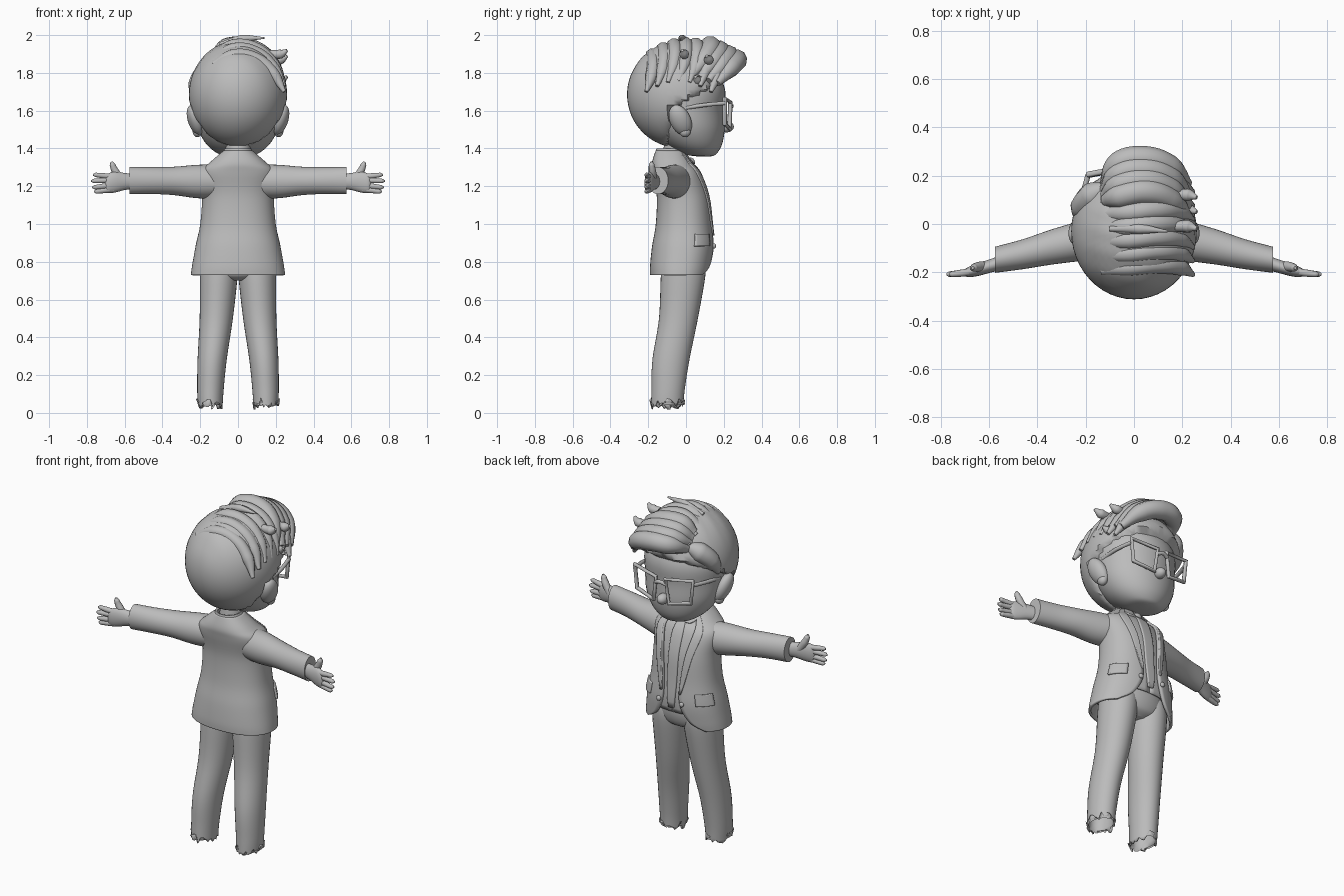
import bpy, bmesh, math, random
from mathutils import Vector

random.seed(4)
if "Cube" in bpy.data.objects:
    bpy.data.objects.remove(bpy.data.objects["Cube"])

grey = bpy.data.materials.new("plain_grey")
grey.use_nodes = True
grey.diffuse_color = (0.5, 0.5, 0.5, 1)
grey.node_tree.nodes["Principled BSDF"].inputs["Base Color"].default_value = (0.5, 0.5, 0.5, 1)
X, Y, Z = Vector((1, 0, 0)), Vector((0, 1, 0)), Vector((0, 0, 1))


def finish(ob, thick=0, angle=50):
    ob.data.materials.clear()
    ob.data.materials.append(grey)
    bpy.ops.object.select_all(action="DESELECT")
    ob.select_set(True)
    bpy.context.view_layer.objects.active = ob
    if thick:
        m = ob.modifiers.new("thickness", "SOLIDIFY")
        m.thickness = thick
    bpy.ops.object.shade_smooth_by_angle(angle=math.radians(angle))
    return ob


def spline(rows, t):
    """Smooth interpolation through rows, t from 0 to 1."""
    f = min(max(t, 0), 1) * (len(rows) - 1)
    i = min(int(f), len(rows) - 2)
    f -= i
    get = lambda k: rows[min(max(k, 0), len(rows) - 1)]
    return [b + 0.5 * f * (c - a + f * (2*a - 5*b + 4*c - d + f * (3 * (b - c) + d - a)))
            for a, b, c, d in zip(get(i - 1), get(i), get(i + 1), get(i + 2))]


def grid_mesh(name, grid, closed=False, caps=False, thick=0):
    bm = bmesh.new()
    rings = [[bm.verts.new(p) for p in row] for row in grid]
    n = len(rings[0])
    for a, b in zip(rings, rings[1:]):
        for i in range(n if closed else n - 1):
            j = (i + 1) % n
            bm.faces.new((a[i], a[j], b[j], b[i]))
    if caps:
        bm.faces.new(rings[0])
        bm.faces.new(rings[-1])
    bmesh.ops.recalc_face_normals(bm, faces=bm.faces)
    me = bpy.data.meshes.new(name)
    bm.to_mesh(me)
    bm.free()
    ob = bpy.data.objects.new(name, me)
    bpy.context.collection.objects.link(ob)
    return finish(ob, thick)


def loft(name, rows, u=X, v=Y, n=32, steps=24, caps=True, thick=0, ragged=0):
    """Rows are centre x, y, z and two radii."""
    grid = []
    for k in range(steps + 1):
        x, y, z, a, b = spline(rows, k / steps)
        ring = []
        for i in range(n):
            t = 2 * math.pi * i / n
            p = Vector((x, y, z)) + u * a * math.cos(t) + v * b * math.sin(t)
            if ragged and k == steps:
                p.z += random.uniform(-0.3, 1) * ragged
            ring.append(p)
        grid.append(ring)
    return grid_mesh(name, grid, True, caps, thick)


def tube(name, pts, radius, taper=None, cyclic=False):
    cu = bpy.data.curves.new(name, "CURVE")
    cu.dimensions, cu.bevel_depth, cu.bevel_resolution = "3D", radius, 3
    cu.use_fill_caps, cu.resolution_u = True, 8
    sp = cu.splines.new("BEZIER")
    sp.bezier_points.add(len(pts) - 1)
    for i, (p, b) in enumerate(zip(pts, sp.bezier_points)):
        b.co = p
        b.radius = taper[i] if taper else 1
        b.handle_left_type = b.handle_right_type = "VECTOR" if cyclic else "AUTO"
    sp.use_cyclic_u = cyclic
    ob = bpy.data.objects.new(name, cu)
    bpy.context.collection.objects.link(ob)
    bpy.ops.object.select_all(action="DESELECT")
    ob.select_set(True)
    bpy.context.view_layer.objects.active = ob
    bpy.ops.object.convert(target="MESH")
    return finish(bpy.context.object)


def ball(name, centre, size, shape=None):
    bm = bmesh.new()
    bmesh.ops.create_uvsphere(bm, u_segments=48, v_segments=32, radius=1)
    for v in bm.verts:
        v.co = Vector(centre) + Vector([a * b for a, b in zip(v.co, size)])
        if shape:
            v.co = shape(v.co)
    me = bpy.data.meshes.new(name)
    bm.to_mesh(me)
    bm.free()
    ob = bpy.data.objects.new(name, me)
    bpy.context.collection.objects.link(ob)
    return finish(ob)


# Torso profile: z, centre y, half width, half depth, half angle of the front opening
TORSO = [(0.73, -0.03, 0.25, 0.16, 0.8), (0.78, -0.025, 0.243, 0.165, 0.42),
         (0.88, -0.015, 0.225, 0.165, 0.22), (1.0, -0.01, 0.2, 0.15, 0.24),
         (1.15, -0.015, 0.19, 0.14, 0.35), (1.27, -0.045, 0.2, 0.13, 0.45),
         (1.325, -0.07, 0.15, 0.11, 0.55), (1.39, -0.085, 0.075, 0.075, 0.6)]


def torso(t, angle, scale=1.0):
    """Point on the torso; angle is measured from the front towards +x."""
    z, cy, w, d, _ = spline(TORSO, t)
    s, c = math.sin(angle), math.cos(angle)
    return Vector((math.copysign(abs(s) ** 0.88, s) * w * scale,
                   cy + math.copysign(abs(c) ** 0.88, c) * d * scale, z))


def patch(name, t0, t1, edges, scale, thick=0.01, n=8, steps=14):
    grid = []
    for k in range(steps + 1):
        t = t0 + (t1 - t0) * k / steps
        a, b = edges(t, k / steps)
        grid.append([torso(t, a + (b - a) * i / n, scale) for i in range(n + 1)])
    return grid_mesh(name, grid, thick=thick)


gap = lambda t: spline(TORSO, t)[4]

# Jacket, shirt and tie
patch("jacket", 0, 1, lambda t, k: (gap(t), 2 * math.pi - gap(t)), 1, 0.014, 60, 40)
patch("shirt", 0.2, 1, lambda t, k: (0, 2 * math.pi), 0.9, 0.006, 48, 24)
patch("tie", 0.24, 0.86, lambda t, k: [s * (0.05 + 0.2 * k * (1 - k) + 0.06 * k) for s in (-1, 1)], 0.97, 0.02)
ball("tie_knot", (0, 0.025, 1.325), (0.028, 0.022, 0.026))
for s in (-1, 1):
    patch("lapel", 0.36, 0.97, lambda t, k: (s * gap(t), s * (gap(t) + 0.05 + 0.55 * k * (1.25 - k))), 1.05, 0.014)
    patch("shirt_collar", 0.84, 1, lambda t, k: (s * 0.12, s * (0.3 + k)), 1.0, 0.012)
    patch("pocket_flap", 0.29, 0.37, lambda t, k: (s * 0.65, s * 1.25), 1.05, 0.014)
    ball("jacket_button", torso(0.29, s * 0.28, 1.03), (0.014, 0.01, 0.014))

# Neck and collar
loft("neck", [(0, -0.07, 1.28, 0.07, 0.07), (0, -0.06, 1.36, 0.065, 0.065), (0, -0.04, 1.46, 0.07, 0.07)])
loft("jacket_collar", [(0, -0.08, 1.33, 0.115, 0.095), (0, -0.085, 1.37, 0.085, 0.08),
                       (0, -0.085, 1.40, 0.07, 0.072)], caps=False, thick=0.012)

# Trousers and belt
loft("trouser_hips", [(0, -0.015, 0.7, 0.06, 0.07), (0, -0.015, 0.73, 0.17, 0.11),
                      (0, -0.01, 0.8, 0.195, 0.125), (0, -0.01, 0.9, 0.18, 0.12)])
loft("belt", [(0, -0.01, 0.865, 0.19, 0.132), (0, -0.01, 0.9, 0.187, 0.132)], steps=2)
for s in (-1, 1):
    loft("trouser_leg", [(s * 0.1, -0.01, 0.82, 0.095, 0.11), (s * 0.102, -0.015, 0.73, 0.1, 0.118),
                         (s * 0.115, -0.04, 0.5, 0.088, 0.103), (s * 0.137, -0.08, 0.28, 0.077, 0.098),
                         (s * 0.146, -0.095, 0.12, 0.07, 0.088), (s * 0.147, -0.1, 0.03, 0.065, 0.085)],
         caps=False, thick=0.01, ragged=0.05)

# Sleeves and hands
for s in (-1, 1):
    loft("sleeve", [(s * 0.12, -0.05, 1.225, 0.09, 0.09), (s * 0.22, -0.07, 1.225, 0.083, 0.088),
                    (s * 0.34, -0.095, 1.228, 0.073, 0.075), (s * 0.46, -0.125, 1.23, 0.062, 0.071),
                    (s * 0.575, -0.148, 1.23, 0.054, 0.072)], Y, Z)
    loft("palm", [(s * 0.55, -0.16, 1.225, 0.03, 0.04), (s * 0.6, -0.175, 1.225, 0.028, 0.045),
                  (s * 0.65, -0.19, 1.222, 0.026, 0.055), (s * 0.69, -0.2, 1.215, 0.02, 0.05),
                  (s * 0.705, -0.2, 1.213, 0.008, 0.03)], Y, Z, 20, 14)
    for z0, z1, x1 in ((1.25, 1.26, 0.755), (1.232, 1.228, 0.765), (1.205, 1.195, 0.76), (1.183, 1.172, 0.75)):
        tube("finger", [(s * 0.66, -0.195, z0), (s * 0.71, -0.203, (z0 + z1) / 2), (s * x1, -0.208, z1),
                        (s * (x1 + 0.012), -0.208, z1)], 0.015, [1, 1, 0.8, 0.3])
    tube("thumb", [(s * 0.615, -0.175, 1.23), (s * 0.65, -0.178, 1.28), (s * 0.665, -0.182, 1.315),
                   (s * 0.668, -0.182, 1.33)], 0.02, [1.1, 1, 0.75, 0.3])

# Head, nose and ears
loft("head", [(0, 0.1, 1.357, 0.03, 0.03), (0, 0.075, 1.37, 0.1, 0.085), (0, 0.045, 1.42, 0.165, 0.145),
              (0, 0.02, 1.5, 0.21, 0.185), (0, 0.005, 1.6, 0.225, 0.198), (0, 0, 1.72, 0.225, 0.205),
              (0, -0.02, 1.86, 0.16, 0.16)], n=40, steps=32)
ball("nose", (0, 0.215, 1.515), (0.03, 0.038, 0.03))
for s in (-1, 1):
    ball("ear", (s * 0.225, -0.03, 1.55), (0.042, 0.058, 0.08),
         lambda p: p + X * s * 0.25 * (p.z - 1.55) - Y * 0.25 * (p.z - 1.55))
    ball("ear_lobe", (s * 0.215, -0.005, 1.49), (0.025, 0.03, 0.03))

# Glasses
for s in (-1, 1):
    tube("lens_frame", [(s * 0.03, 0.235, 1.645), (s * 0.19, 0.205, 1.665), (s * 0.175, 0.205, 1.53),
                        (s * 0.05, 0.23, 1.505)], 0.012, cyclic=True)
    tube("glasses_arm", [(s * 0.19, 0.205, 1.64), (s * 0.215, 0.1, 1.63), (s * 0.22, 0, 1.615)], 0.011)
tube("glasses_bridge", [(-0.035, 0.235, 1.615), (0, 0.242, 1.625), (0.035, 0.235, 1.615)], 0.011)


# Hair cap, sunk into the head over the face and around the ears
def hairline(p):
    limit = -0.1 + max(0, p.z - 1.6) * 1.9
    k = min(max((p.y - limit) / 0.05, 0), 1)
    ripple = 0.005 * math.sin(p.y * 75 + p.x * 20) * min(max((p.z - 1.7) * 5, 0), 1)
    c = Vector((0, -0.02, 1.66))
    return c + (p - c) * (1 + ripple - 0.3 * k * k * (3 - 2 * k))


ball("hair_cap", (0, -0.03, 1.685), (0.26, 0.282, 0.283), hairline)

# Swept locks: from the parting over the crown to the left side, then the forelock
for i in range(7):
    y = -0.2 + 0.057 * i
    z = 1.955 - 1.9 * (y + 0.03) ** 2
    r = 0.9 + 0.05 * i
    tube("crown_lock", [(-0.13, y + 0.01, z - 0.06), (-0.02, y + 0.02, z - 0.008), (0.1, y + 0.03, z - 0.03),
                        (0.19, y + 0.02, z - 0.11), (0.245, y - 0.01, z - 0.2)], 0.04, [0.6, r, r, 0.85, 0.25])
for i in range(4):
    d = 0.045 * i
    tube("forelock", [(-0.12, 0.15 - d * 0.4, 1.82 + d * 0.5), (-0.06, 0.25 - d, 1.865 + d * 0.5),
                      (0.05, 0.268 - d, 1.865 + d * 0.5), (0.15, 0.235 - d, 1.825 + d * 0.4),
                      (0.225, 0.165 - d, 1.745 + d * 0.3)], 0.055, [0.5, 0.95, 1, 0.9, 0.35])
tube("side_hair", [(-0.11, 0.15, 1.83), (-0.17, 0.12, 1.8), (-0.215, 0.07, 1.74), (-0.225, 0.02, 1.66)],
     0.055, [0.5, 1, 0.9, 0.3])
tube("crown_tuft", [(-0.1, -0.02, 1.95), (0.02, -0.02, 1.98), (0.14, -0.03, 1.985)], 0.022, [0.5, 1, 0.2])
for y, z in ((0.12, 1.87), (-0.01, 1.9), (0.06, 1.76)):
    tube("side_tuft", [(0.17, y, z), (0.225, y, z), (0.26, y - 0.01, z + 0.02)], 0.026, [0.8, 1, 0.3])
